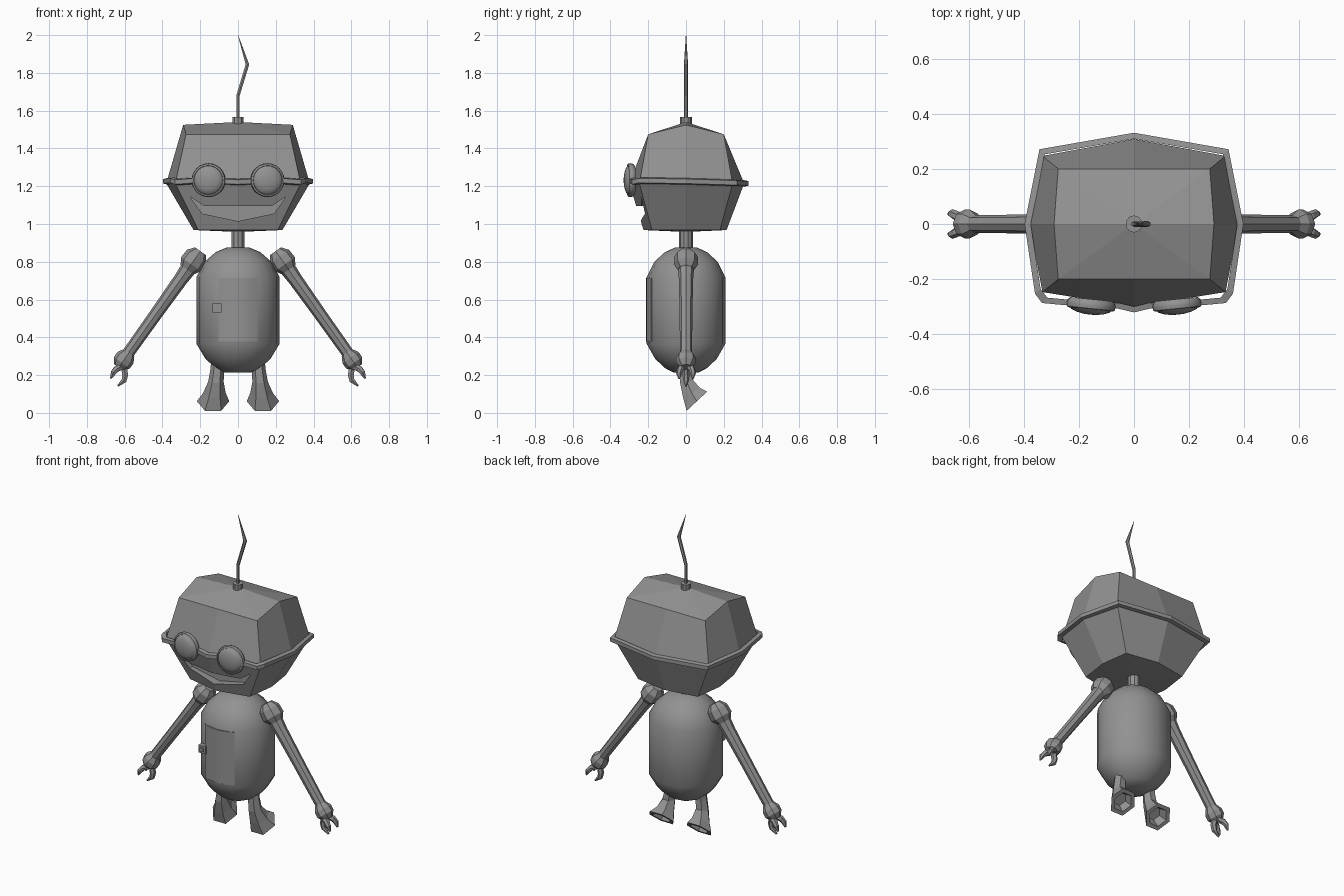
import bpy, bmesh, math
from mathutils import Vector

if "Cube" in bpy.data.objects:
    bpy.data.objects.remove(bpy.data.objects["Cube"])

# One dark grey for the whole model
grey = bpy.data.materials.new("dark_grey")
grey.diffuse_color = (.29, .29, .29, 1)
grey.use_nodes = True
grey.node_tree.nodes["Principled BSDF"].inputs["Base Color"].default_value = grey.diffuse_color


def finish(name, bm, smooth=None):
    bmesh.ops.recalc_face_normals(bm, faces=bm.faces[:])
    me = bpy.data.meshes.new(name)
    bm.to_mesh(me)
    bm.free()
    me.materials.append(grey)
    ob = bpy.data.objects.new(name, me)
    bpy.context.collection.objects.link(ob)
    if smooth:
        me.polygons.foreach_set("use_smooth", [True] * len(me.polygons))
        me.set_sharp_from_angle(angle=math.radians(smooth))
    return ob


def loft(name, rings, smooth=None, poke=False, closed=False):
    """Skin a list of equal-length point rings."""
    bm = bmesh.new()
    vs = [[bm.verts.new(p) for p in r] for r in rings]
    n = len(rings[0])
    pairs = list(zip(vs, vs[1:])) + ([(vs[-1], vs[0])] if closed else [])
    for a, b in pairs:
        for i in range(n):
            j = (i + 1) % n
            bm.faces.new((a[i], a[j], b[j], b[i]))
    if not closed:
        caps = [bm.faces.new(vs[0]), bm.faces.new(vs[-1])]
        if poke:
            bmesh.ops.recalc_face_normals(bm, faces=bm.faces[:])
            bmesh.ops.poke(bm, faces=caps, offset=0.01)
    return finish(name, bm, smooth)


def tube(name, path, radii, sides=8, ref=(0, 1, 0), dirs=None, smooth=None):
    """Sweep a polygon along a path with a radius at every point."""
    P = [Vector(p) for p in path]
    rings = []
    for i, p in enumerate(P):
        t = Vector(dirs[i]) if dirs else P[min(i + 1, len(P) - 1)] - P[max(i - 1, 0)]
        t.normalize()
        u = Vector(ref)
        u = (u - t * u.dot(t)).normalized()
        v = t.cross(u)
        rings.append([p + radii[i] * (u * math.cos(a) + v * math.sin(a))
                      for a in (2 * math.pi * k / sides for k in range(sides))])
    return loft(name, rings, smooth)


def along(name, a, axis, profile, sides=8, ref=(0, 1, 0), smooth=None):
    """Turned part: profile of (distance, radius) along an axis."""
    a, axis = Vector(a), Vector(axis).normalized()
    return tube(name, [a + axis * d for d, r in profile], [r for d, r in profile],
                sides, ref, [axis] * len(profile), smooth)


def octagon(cx, cy, mx, front, back, zc, zm):
    """Eight-point head section: corners, side middles, front and back middles."""
    return [(0, front, zc), (cx, -cy, zc), (mx, 0, zm), (cx, cy, zc),
            (0, back, zc), (-cx, cy, zc), (-mx, 0, zm), (-cx, -cy, zc)]


# Head
head = loft("head", [
    octagon(.21, .18, .235, -.225, .215, .968, .968),
    octagon(.332, .247, .38, -.30, .308, 1.215, 1.215),
    octagon(.275, .20, .29, -.20, .20, 1.475, 1.525)], poke=True)
for v in head.data.vertices:    # crown point
    if v.co.z > 1.4 and math.hypot(v.co.x, v.co.y) < .05:
        v.co = (0, 0, 1.54)

# Smiling mouth cut into the face
smile = [(-.255, 1.145), (-.18, 1.095), (.18, 1.095), (.255, 1.145), (.19, 1.055), (0, 1.015), (-.19, 1.055)]
cutter = loft("mouth_cutter", [[(x, -.45, z) for x, z in smile], [(x, -.185, z) for x, z in smile]])
cutter.hide_render = True
cutter.hide_viewport = True
mod = head.modifiers.new("mouth", "BOOLEAN")
mod.object, mod.operation, mod.solver = cutter, "DIFFERENCE", "EXACT"

# Goggle strap with nose bridge
half = [(0, -.311, 1.222), (.055, -.298, 1.225), (.25, -.285, 1.228), (.325, -.278, 1.222),
        (.35, -.245, 1.23), (.387, 0, 1.226), (.334, .263, 1.218), (0, .321, 1.215)]
loop = half + [(-x, y, z) for x, y, z in half[-2:0:-1]]
loft("goggle_strap", [[(x * (1 + k), y * (1 + k * 1.2), z + h)
                       for k, h in ((-.032, -.017), (.026, -.012), (.026, .012), (-.032, .017))]
                      for x, y, z in loop], closed=True)

# Goggle eyes
for s, side in ((-1, "left"), (1, "right")):
    along(side + "_goggle", (s * .150, -.235, 1.232), (s * .10, -1, 0),
          [(.038, .078), (.046, .086), (.058, .090), (.072, .087), (.076, .078), (.072, .076),
           (.080, .070), (.088, .050), (.093, .025), (.094, .006)], 24, (0, 0, 1), 35)

# Antenna and its socket
along("antenna_socket", (0, 0, 1.53), (0, 0, 1), [(0, .031), (.036, .031)], 10)
tube("antenna", [(0, 0, 1.56), (0, 0, 1.68), (.05, 0, 1.845), (0, 0, 2)],
     [.01, .01, .011, .001], 6)

# Neck and body
along("neck", (0, 0, .85), (0, 0, 1), [(0, .037), (.13, .037)], 10)
body = along("body", (0, 0, 0), (0, 0, 1),
             [(.215, .07), (.235, .11), (.285, .165), (.365, .211), (.72, .211), (.80, .17), (.85, .115), (.875, .06)],
             16, smooth=50)
for v in body.data.vertices:    # slightly wider than deep
    v.co.x *= 1.04
    v.co.y *= .985

# Chest door, bent around the body
arc = [-.51 + i * .17 for i in range(7)]
section = ([(math.sin(a) * .212, -math.cos(a) * .212) for a in arc]
           + [(math.sin(a) * .192, -math.cos(a) * .192) for a in reversed(arc)])
loft("chest_door", [[(x, y, z) for x, y in section] for z in (.378, .715)], 40)

# Door latch: a small square frame with a knob
for name, h, y in (("latch_plate", .024, -.202), ("latch_knob", .012, -.209)):
    loft(name, [[(-.112 + a * h, yy, .555 + b * h) for a, b in ((-1, -1), (1, -1), (1, 1), (-1, 1))]
                for yy in (y, -.17)])

for s, side in ((-1, "left"), (1, "right")):
    # Arm with faceted shoulder and wrist joints
    d = (s * .58, 0, -.815)
    along(side + "_shoulder", (s * .205, 0, .848), d,
          [(-.01, .035), (.025, .062), (.075, .065), (.11, .043)])
    along(side + "_arm", (s * .255, 0, .775), d,
          [(0, .044), (.08, .038), (.3, .034), (.56, .032), (.585, .036)])
    along(side + "_wrist", (s * .583, 0, .31), d,
          [(-.012, .033), (.022, .052), (.055, .052), (.085, .03)])
    # Two outer fingers and a thumb
    for name, pts in (("front_finger", [(.60, -.012, .25), (.645, -.030, .232), (.66, -.038, .212), (.673, -.036, .182)]),
                      ("back_finger", [(.60, .012, .25), (.645, .030, .232), (.66, .038, .212), (.673, .036, .182)]),
                      ("thumb", [(.605, 0, .25), (.597, 0, .20), (.603, 0, .172), (.637, 0, .142)])):
        tube(f"{side}_{name}", [(s * x, y, z) for x, y, z in pts], [.018, .018, .016, .005], 6)
    # Leg flaring into a hollow foot that opens down and back
    tube(side + "_leg",
         [(s * .105, .005, .30), (s * .11, .002, .225), (s * .117, .004, .165), (s * .125, .03, .105),
          (s * .132, .058, .062), (s * .132, .058, .062), (s * .128, .025, .10)],
         [.034, .037, .041, .060, .086, .060, .042], 6, (1, 0, 0),
         [(0, 0, -1), (0, 0, -1), (0, .2, -1), (0, .5, -.86), (0, .68, -.73), (0, .68, -.73), (0, .68, -.73)])
